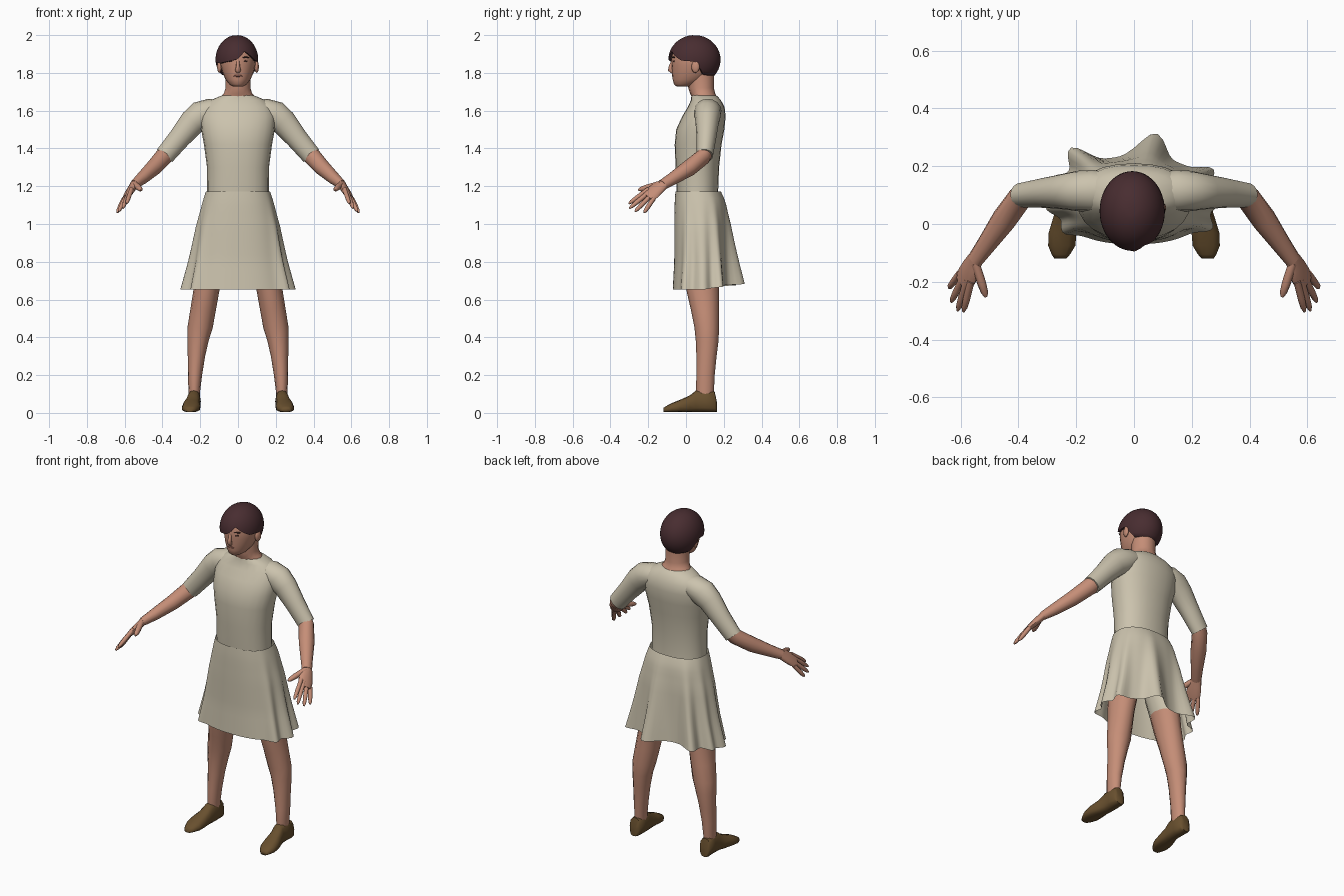
import bpy, bmesh, math
from mathutils import Vector as V

if "Cube" in bpy.data.objects:
    bpy.data.objects.remove(bpy.data.objects["Cube"])


def colour(name, rgb):
    m = bpy.data.materials.new(name)
    m.diffuse_color = (*rgb, 1)
    m.use_nodes = True
    m.node_tree.nodes["Principled BSDF"].inputs["Base Color"].default_value = m.diffuse_color
    return m


CREAM = colour("cream cloth", (0.60, 0.545, 0.42))
SKIN = colour("skin", (0.56, 0.27, 0.185))
HAIR = colour("dark hair", (0.065, 0.026, 0.03))
SHOE = colour("brown shoe", (0.14, 0.08, 0.028))
DARK = colour("brow and eye", (0.05, 0.022, 0.018))
LIP = colour("lip", (0.30, 0.12, 0.09))


def skin_rings(name, rings, mat, mirror=False, caps=(True, True), angle=60):
    """Join rings of points into one surface."""
    bm = bmesh.new()
    vs = [[bm.verts.new(p) for p in r] for r in rings]
    n = len(vs[0])
    for a, b in zip(vs, vs[1:]):
        for i in range(n):
            j = (i + 1) % n
            bm.faces.new((a[i], a[j], b[j], b[i]))
    if caps[0]:
        bm.faces.new(vs[0][::-1])
    if caps[1]:
        bm.faces.new(vs[-1])
    bmesh.ops.recalc_face_normals(bm, faces=bm.faces)
    me = bpy.data.meshes.new(name)
    bm.to_mesh(me)
    bm.free()
    return finish(name, me, mat, mirror, angle)


def finish(name, me, mat, mirror, angle=60):
    ob = bpy.data.objects.new(name, me)
    bpy.context.collection.objects.link(ob)
    me.materials.append(mat)
    bpy.ops.object.select_all(action='DESELECT')
    ob.select_set(True)
    bpy.context.view_layer.objects.active = ob
    bpy.ops.object.shade_smooth_by_angle(angle=math.radians(angle))
    if mirror:
        ob.modifiers.new("mirror", 'MIRROR')
    return ob


def power(x, e):
    return math.copysign(abs(x) ** e, x)


def flat_ring(z, rx, yf, yb, cx=0, n=24, e=0.9):
    """Horizontal rounded ring between a front and a back depth."""
    out = []
    for i in range(n):
        a = math.tau * i / n
        out.append(V((cx + rx * power(math.cos(a), e),
                      (yf + yb) / 2 + (yb - yf) / 2 * power(math.sin(a), e), z)))
    return out


def tube(name, pts, mat, n=12, side=(0, 1, 0), **kw):
    """Limb through (point, radius along side, radius across)."""
    P = [V(p[0]) for p in pts]
    rings = []
    for i, (_, ru, rv) in enumerate(pts):
        t = (P[min(i + 1, len(P) - 1)] - P[max(i - 1, 0)]).normalized()
        s = V(side)
        u = (s - t * s.dot(t)).normalized()
        w = t.cross(u)
        rings.append([P[i] + u * ru * math.cos(k * math.tau / n)
                      + w * rv * math.sin(k * math.tau / n) for k in range(n)])
    return skin_rings(name, rings, mat, **kw)


def blob(name, loc, size, mat, mirror=False, rot=0):
    bm = bmesh.new()
    bmesh.ops.create_uvsphere(bm, u_segments=12, v_segments=8, radius=1)
    c, s = math.cos(rot), math.sin(rot)
    for v in bm.verts:
        x, y, z = (v.co[k] * size[k] for k in range(3))
        v.co = V((x * c - y * s, x * s + y * c, z)) + V(loc)
    me = bpy.data.meshes.new(name)
    bm.to_mesh(me)
    bm.free()
    return finish(name, me, mat, mirror)


def lerp_table(tab, x):
    for (a, *p), (b, *q) in zip(tab, tab[1:]):
        if a <= x <= b:
            f = (x - a) / (b - a)
            return [m + (k - m) * f for m, k in zip(p, q)]
    return list(tab[-1][1:])


# Shirt body
skin_rings("shirt", [flat_ring(*r) for r in (
    (0.86, .09, .02, .14), (0.92, .17, -.03, .19), (1.17, .163, -.05, .17),
    (1.30, .164, -.055, .175), (1.42, .18, -.06, .188), (1.50, .195, -.052, .203),
    (1.57, .20, -.02, .21), (1.62, .185, .01, .204), (1.655, .145, .026, .185),
    (1.675, .10, .028, .168), (1.685, .07, .03, .15))], CREAM)

# Sleeves, forearms, hands
tube("sleeve", (((.08, .115, 1.605), .06, .05), ((.14, .115, 1.60), .072, .065),
                ((.195, .114, 1.575), .07, .078), ((.24, .112, 1.54), .062, .07),
                ((.31, .108, 1.455), .052, .058), ((.388, .10, 1.362), .043, .052)),
     CREAM, n=16, mirror=True)
W = V((.05, .035, -.05)).normalized()
tube("forearm", (((.37, .108, 1.385), .038, .045), ((.395, .09, 1.355), .041, .047),
                 ((.45, .015, 1.295), .044, .042), ((.51, -.07, 1.24), .034, .033),
                 ((.55, -.125, 1.207), .03, .024)), SKIN, side=W, mirror=True)
tube("palm", (((.548, -.118, 1.21), .029, .022), ((.562, -.15, 1.188), .041, .02),
              ((.578, -.18, 1.163), .045, .018), ((.592, -.205, 1.142), .04, .013)),
     SKIN, side=W, mirror=True)
FINGERS = {"index": ((.568, -.215, 1.172), (.59, -.303, 1.108)),
           "middle": ((.582, -.21, 1.156), (.610, -.300, 1.083)),
           "ring": ((.597, -.198, 1.138), (.632, -.270, 1.066)),
           "little": ((.610, -.180, 1.122), (.640, -.222, 1.060)),
           "thumb": ((.543, -.155, 1.208), (.512, -.252, 1.180))}
for k, (a, b) in FINGERS.items():
    a, b = V(a), V(b)
    r = .016 if k == "thumb" else .0125
    tube(k + "_finger", ((a - (b - a) * .2, r, r), (a.lerp(b, .5), r, r),
                         (a.lerp(b, .85), r * .8, r * .8), (b, r * .35, r * .35)),
         SKIN, n=8, side=W, mirror=True)

# Legs, with cloth on the upper thigh
leg = skin_rings("leg", [flat_ring(z, rx, yf, yb, cx, 12, 1) for z, cx, rx, yf, yb in (
    (.06, .232, .03, .06, .14), (.12, .231, .031, .053, .148), (.20, .228, .038, .055, .152),
    (.30, .220, .046, .055, .162), (.38, .212, .056, .052, .172), (.45, .201, .067, .045, .175),
    (.55, .184, .068, .025, .175), (.65, .167, .069, .002, .175), (.74, .152, .076, -.01, .178),
    (.84, .13, .088, -.02, .18), (.95, .11, .09, -.02, .18))], SKIN, mirror=True)
leg.data.materials.append(CREAM)
for f in leg.data.polygons:
    f.material_index = int(f.center.z > .75)

# Shoes, lofted heel to toe with a flat sole
shoe = []
for y, cx, w, h in ((.163, .236, .022, .06), (.152, .235, .036, .112), (.10, .233, .036, .122),
                    (.052, .234, .036, .118), (.02, .24, .04, .092), (-.03, .247, .048, .07),
                    (-.075, .25, .047, .052), (-.105, .253, .032, .036), (-.12, .255, .02, .026)):
    ring = []
    for k in range(12):
        a = math.tau * k / 12
        c, s = power(math.cos(a), .8), power(math.sin(a), .7)
        ring.append((cx + w * c * (1 - .12 * s), y, .004 + (h - .004) * (s + 1) / 2))
    shoe.append(ring)
skin_rings("shoe", shoe, SHOE, mirror=True)

# Skirt: flared shell with pointed folds towards the hem
PROFILE = ((0, .17, -.056, .185), (.1, .185, -.06, .205), (.36, .212, -.062, .218),
           (.7, .235, -.062, .225), (1, .262, -.07, .232))
FOLDS = ((-28, .04), (2, .045), (30, .05), (80, .085), (128, .075), (160, .045),
         (185, .045), (215, .03))
skirt = []
for i in range(15):
    t = i / 14
    rx, yf, yb = lerp_table(PROFILE, t)
    cy, ring = (yf + yb) / 2, []
    for k in range(96):
        d = k * 3.75
        a = math.radians(d)
        c, s = math.cos(a), math.sin(a)
        amp = 0
        for at, h in FOLDS:
            gap = (d - at + 180) % 360 - 180
            amp += h * math.exp(-(gap / 10) ** 2)
        amp *= t ** 1.3
        hem = .652 + .03 * max(0, s)
        ring.append((rx * power(c, .85) + amp * c, cy + (yb - yf) / 2 * power(s, .85) + amp * s,
                     1.172 + (hem - 1.172) * t))
    skirt.append(ring)
skin_rings("skirt", skirt, CREAM, caps=(False, False))

# Neck and head
skin_rings("neck", [flat_ring(*r, n=16, e=1) for r in (
    (1.64, .10, .04, .175), (1.672, .094, .03, .165), (1.69, .075, .022, .155),
    (1.72, .066, .012, .148), (1.80, .066, .01, .15))], SKIN)
skin_rings("head", [flat_ring(*r, n=20, e=1) for r in (
    (1.728, .028, -.05, .02), (1.74, .047, -.064, .06), (1.765, .066, -.07, .11),
    (1.80, .082, -.074, .14), (1.84, .092, -.076, .15), (1.88, .096, -.078, .16),
    (1.93, .086, -.068, .15), (1.965, .05, -.03, .11))], SKIN)
tube("nose", (((0, -.07, 1.868), .006, .008), ((0, -.08, 1.835), .011, .01),
              ((0, -.082, 1.815), .014, .015), ((0, -.072, 1.803), .008, .011)), SKIN, n=8)
blob("ear", (.099, .05, 1.832), (.011, .022, .032), SKIN, True, -.2)
blob("eye", (.038, -.066, 1.862), (.014, .003, .005), DARK, True, .35)
blob("brow", (.042, -.066, 1.882), (.021, .004, .004), DARK, True, .4)
blob("mouth", (0, -.071, 1.784), (.026, .004, .005), LIP)

# Hair cap with a side-swept fringe
EDGE = ((0, 1.86), (25, 1.79), (90, 1.778), (155, 1.79), (180, 1.86), (215, 1.85),
        (250, 1.862), (272, 1.872), (293, 1.915), (310, 1.89), (330, 1.865), (360, 1.86))
hair = []
for i in range(1, 15):
    ring = []
    for k in range(48):
        d = k * 7.5
        a = math.radians(d)
        end = math.acos((lerp_table(EDGE, d)[0] - 1.87) / .13)
        th = end * min(i, 13) / 13
        r = math.sin(th) * (.86 if i == 14 else 1)
        ring.append((-.006 + .113 * r * math.cos(a), .045 + .138 * r * math.sin(a),
                     1.87 + .13 * math.cos(th)))
    hair.append(ring)
skin_rings("hair", hair, HAIR, caps=(True, False))
